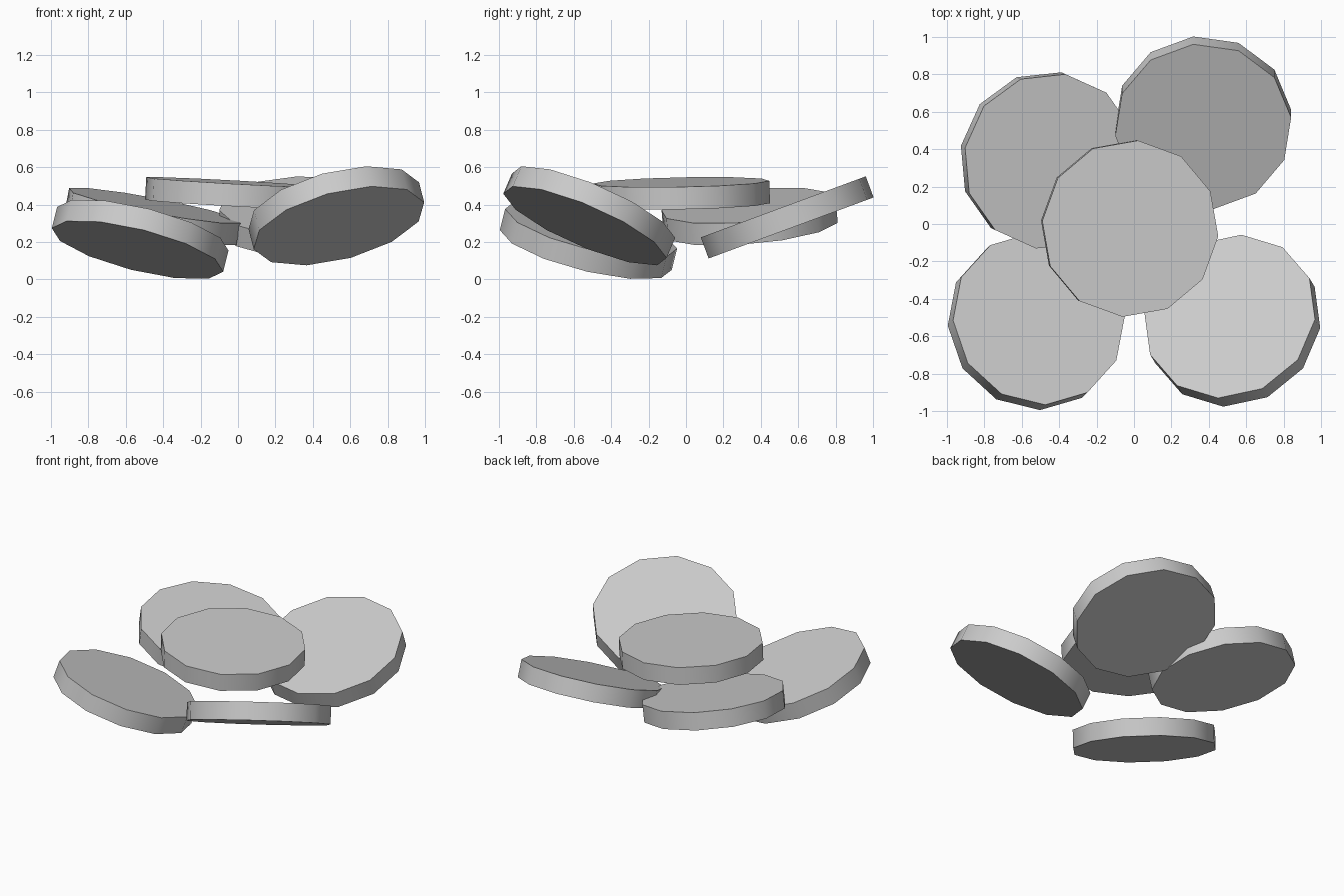
import bpy
import math
from mathutils import Matrix, Vector

if "Cube" in bpy.data.objects:
    bpy.data.objects.remove(bpy.data.objects["Cube"])

RADIUS = 0.473
THICK = 0.12


def disc(name, top_centre, slope_x, slope_y, phase):
    """12-sided disc whose top face has the given centre and slopes."""
    n = Vector((-slope_x, -slope_y, 1)).normalized()
    c, s = math.cos(math.radians(phase)), math.sin(math.radians(phase))
    u = Vector((c, s, slope_x * c + slope_y * s)).normalized()
    v = n.cross(u)
    rot = Matrix((u, v, n)).transposed()
    bpy.ops.mesh.primitive_cylinder_add(vertices=12, radius=RADIUS, depth=THICK)
    ob = bpy.context.object
    ob.name = name
    centre = Vector(top_centre) - n * THICK / 2
    ob.matrix_world = Matrix.Translation(centre) @ rot.to_4x4()
    # soft rim, sharp top and bottom edges
    bpy.ops.object.shade_smooth_by_angle(angle=math.radians(40))
    return ob


# four tilted outer discs
disc("front_left_disc", (-0.509, -0.507, 0.271), -0.25, -0.25, 1)
disc("front_right_disc", (0.512, -0.494, 0.394), 0.26, -0.43, -2)
disc("back_right_disc", (0.37, 0.52, 0.388), 0.0, 0.37, 6)
disc("back_left_disc", (-0.445, 0.335, 0.395), -0.19, 0.087, -9)

# nearly level disc resting on top
disc("centre_disc", (-0.02, -0.025, 0.52), -0.055, 0.02, -5)
